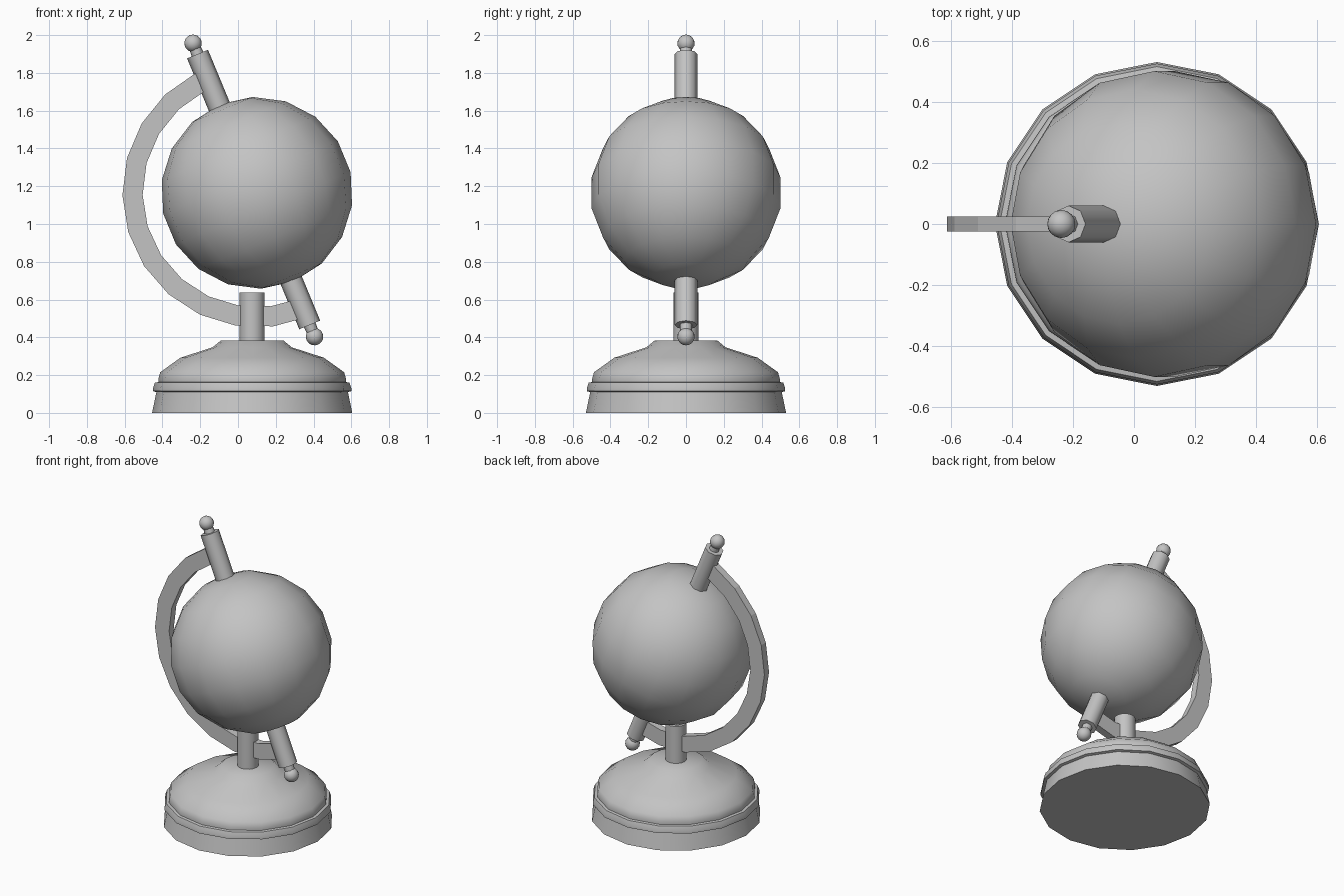
import bpy, bmesh, math
from mathutils import Matrix, Vector

if "Cube" in bpy.data.objects:
    bpy.data.objects.remove(bpy.data.objects["Cube"], do_unlink=True)

GREY = (0.55, 0.55, 0.55, 1)
grey = bpy.data.materials.new("plain grey")
grey.use_nodes = True
grey.diffuse_color = GREY
grey.node_tree.nodes["Principled BSDF"].inputs["Base Color"].default_value = GREY

TILT = Matrix.Rotation(math.radians(-22.5), 4, 'Y')
HUB = Vector((0.09, 0, 1.165))
BASE_X = 0.075


def finish(name, bm, matrix=Matrix(), smooth=46):
    """Turn a bmesh into a named, shaded object."""
    bmesh.ops.recalc_face_normals(bm, faces=bm.faces)
    bm.transform(matrix)
    mesh = bpy.data.meshes.new(name)
    bm.to_mesh(mesh)
    bm.free()
    mesh.materials.append(grey)
    obj = bpy.data.objects.new(name, mesh)
    bpy.context.collection.objects.link(obj)
    if smooth:
        bpy.ops.object.select_all(action='DESELECT')
        obj.select_set(True)
        bpy.context.view_layer.objects.active = obj
        bpy.ops.object.shade_smooth_by_angle(angle=math.radians(smooth))
    return obj


def turned(name, profile, sides, matrix):
    """Lathe a (radius, height) profile around z and cap both ends."""
    bm = bmesh.new()
    rings = []
    for r, z in profile:
        angles = [math.tau * i / sides for i in range(sides)]
        rings.append([bm.verts.new((r * math.cos(a), r * math.sin(a), z)) for a in angles])
    for low, high in zip(rings, rings[1:]):
        for i in range(sides):
            j = (i + 1) % sides
            bm.faces.new((low[i], low[j], high[j], high[i]))
    bm.faces.new(rings[0])
    bm.faces.new(rings[-1])
    return finish(name, bm, matrix)


def ball(name, radius, segments, rings, matrix):
    bm = bmesh.new()
    bmesh.ops.create_uvsphere(bm, u_segments=segments, v_segments=rings, radius=radius)
    return finish(name, bm, matrix)


# Stepped round foot and the post standing on it
base_place = Matrix.Translation((BASE_X, 0, 0))
turned("base", [(0.53, 0), (0.507, 0.11), (0.525, 0.115), (0.525, 0.13), (0.515, 0.16),
                (0.497, 0.163), (0.497, 0.18), (0.487, 0.215), (0.38, 0.292),
                (0.21, 0.347), (0.165, 0.384)], 16, base_place)
turned("post", [(0.066, 0.37), (0.066, 0.637)], 16, base_place)

# Tilted globe
ball("globe", 0.508, 16, 9, Matrix.Translation((0.1, 0, 1.165)) @ TILT)

# Axle sleeves, necks and end knobs at both poles
for side, sign, end, knob in (("upper", 1, 0.795, 0.857), ("lower", -1, 0.757, 0.824)):
    place = Matrix.Translation(HUB) @ TILT
    turned(side + "_sleeve", [(0.06, sign * 0.49), (0.06, sign * end)], 8, place)
    turned(side + "_neck", [(0.034, sign * (end - 0.02)), (0.03, sign * knob)], 8, place)
    ball(side + "_knob", 0.046, 16, 10, place @ Matrix.Translation((0, 0, sign * knob)))

# Flat curved arm joining the two sleeves
bm = bmesh.new()
sections = []
for k in range(12):
    a = math.radians(117 + 16 * k)
    sections.append([bm.verts.new((0.1 + r * math.cos(a), y, 1.165 + r * math.sin(a)))
                     for r, y in ((0.605, -0.025), (0.712, -0.025), (0.712, 0.025), (0.605, 0.025))])
for s, t in zip(sections, sections[1:]):
    for i in range(4):
        j = (i + 1) % 4
        bm.faces.new((s[i], s[j], t[j], t[i]))
bm.faces.new(sections[0])
bm.faces.new(sections[-1])
finish("arm", bm, smooth=0)
